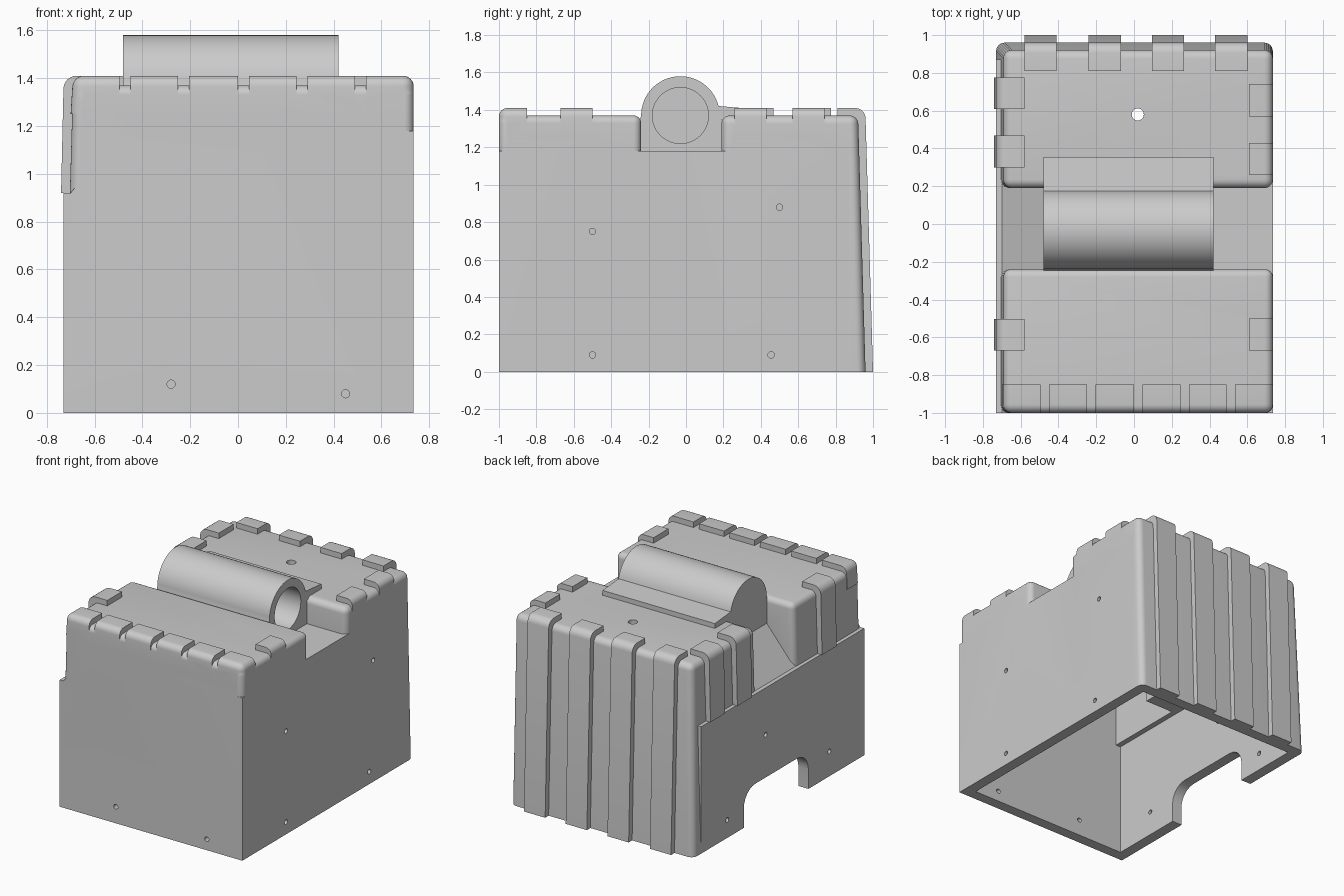
import bpy, bmesh
from math import cos, sin, radians
from mathutils import Matrix

cube = bpy.data.objects.get("Cube")
if cube:
    bpy.data.objects.remove(cube, do_unlink=True)

grey = bpy.data.materials.new("plain_grey")
grey.use_nodes = True
grey.diffuse_color = (0.6, 0.6, 0.6, 1)
grey.node_tree.nodes["Principled BSDF"].inputs["Base Color"].default_value = (0.6, 0.6, 0.6, 1)


def make(name, bm):
    bmesh.ops.recalc_face_normals(bm, faces=bm.faces)
    mesh = bpy.data.meshes.new(name)
    bm.to_mesh(mesh)
    bm.free()
    mesh.materials.append(grey)
    ob = bpy.data.objects.new(name, mesh)
    bpy.context.scene.collection.objects.link(ob)
    return ob


def prism(name, axis, pts, a, b):
    """Sweep a profile along x (points are y, z) or along y (points are x, z)."""
    bm = bmesh.new()
    place = (lambda p, t: (t, *p)) if axis == "x" else (lambda p, t: (p[0], t, p[1]))
    ends = [[bm.verts.new(place(p, t)) for p in pts] for t in (a, b)]
    for end in ends:
        bm.faces.new(end)
    for i in range(len(pts)):
        j = (i + 1) % len(pts)
        bm.faces.new((ends[0][i], ends[0][j], ends[1][j], ends[1][i]))
    return make(name, bm)


def block(name, x, y, z, lean_x=0, lean_y=0, radius=0, rounded=lambda mid, vertical: True):
    """Box whose -x and +y sides lean inward, with chosen edges rounded."""
    bm = bmesh.new()
    bmesh.ops.create_cube(bm, size=1)
    for v in bm.verts:
        i, j, k = (int(c > 0) for c in v.co)
        v.co = (x[i] + lean_x * k * (1 - i), y[j] - lean_y * k * j, z[k])
    if radius:
        edges = []
        for e in bm.edges:
            mid = (e.verts[0].co + e.verts[1].co) / 2
            vertical = abs(e.verts[0].co.z - e.verts[1].co.z) > 0.01
            if (vertical or mid.z > z[1] - 0.01) and rounded(mid, vertical):
                edges.append(e)
        bmesh.ops.bevel(bm, geom=edges, offset=radius, segments=6, profile=0.5,
                        affect="EDGES", clamp_overlap=True)
    return make(name, bm)


def rod(axis, centre, radius, depth, sides=24):
    bm = bmesh.new()
    turn = {"x": Matrix.Rotation(radians(90), 4, "Y"),
            "y": Matrix.Rotation(radians(90), 4, "X"), "z": Matrix()}[axis]
    bmesh.ops.create_cone(bm, cap_ends=True, segments=sides, radius1=radius, radius2=radius,
                          depth=depth, matrix=Matrix.Translation(centre) @ turn)
    return make("cutter", bm)


def arc(cx, cy, r, start, end, n=6):
    angles = [radians(start + (end - start) * i / n) for i in range(n + 1)]
    return [(cx + r * cos(a), cy + r * sin(a)) for a in angles]


def combine(target, tools, operation):
    bpy.context.view_layer.objects.active = target
    for tool in tools:
        mod = target.modifiers.new("boolean", "BOOLEAN")
        mod.operation, mod.object, mod.solver = operation, tool, "EXACT"
        bpy.ops.object.modifier_apply(modifier=mod.name)
        bpy.data.objects.remove(tool, do_unlink=True)


# Lower walls with the channel floor and its sloped end
shell = prism("shell", "y", [(-0.73, 0), (0.735, 0), (0.735, 1.18), (-0.48, 1.18),
                             (-0.70, 0.92), (-0.73, 0.92)], -1, 0.87)

# Raised rounded blocks in front of and behind the channel
front_block = block("front_block", (-0.73, 0.735), (-1, -0.24), (0, 1.37),
                    lean_x=0.04, radius=0.04)
back_block = block("back_block", (-0.73, 0.735), (0.19, 0.96), (0, 1.37),
                   lean_x=0.04, lean_y=0.04, radius=0.045)

# Front ribs: one rounded bar split by gaps
front_bar = block("front_bar", (-0.70, 0.735), (-1, -0.85), (1.25, 1.41), lean_x=0.01,
                  radius=0.045, rounded=lambda mid, vertical: mid.y < -0.86)
combine(front_bar, [block("cutter", (x, x + 0.045), (-1.1, -0.8), (1.2, 1.5))
                    for x in (-0.495, -0.25, 0, 0.245, 0.49)], "DIFFERENCE")

# Left side ribs, flush with the wall
left_profile = [(0.735, 1.25), *arc(0.69, 1.365, 0.045, 0, 90),
                (0.61, 1.41), (0.61, 1.33), (0.70, 1.33), (0.70, 1.25)]
left_ribs = [prism("left_rib", "y", left_profile, y, y + 0.17) for y in (-0.67, 0.26, 0.57)]
combine(shell, [front_block, back_block, front_bar, *left_ribs], "UNION")

# Hollow inside, open at the bottom
hollows = [block("cutter", (-0.65, 0.655), (-0.92, 0.88), (-0.1, 0.84)),
           block("cutter", (-0.61, 0.655), (-0.92, -0.32), (0.5, 1.29)),
           block("cutter", (-0.61, 0.655), (0.27, 0.84), (0.5, 1.29)),
           block("cutter", (-0.38, 0.655), (-0.5, 0.5), (0.6, 1.10))]

# Rounded opening at the foot of the right wall
hollows.append(prism("cutter", "x", [(-0.36, -0.1), (0.38, -0.1), *arc(0.25, 0.14, 0.13, 0, 90),
                                     *arc(-0.23, 0.14, 0.13, 90, 180)], -0.9, -0.6))

# Small drilled holes
hollows += [rod("y", (x, -1, z), 0.017, 0.3) for x, z in ((-0.28, 0.12), (0.45, 0.08))]
hollows += [rod("x", (0.73, y, z), 0.017, 0.3)
            for y, z in ((-0.5, 0.09), (0.455, 0.09), (-0.5, 0.75), (0.5, 0.88))]
hollows += [rod("x", (-0.73, y, z), 0.017, 0.3)
            for y, z in ((0.57, 0.13), (-0.6, 0.18), (0.13, 0.58))]
hollows.append(rod("z", (0.02, 0.58, 1.35), 0.032, 0.3))
combine(shell, hollows, "DIFFERENCE")

# Tube lying in the channel, with its rear flange and blind bore
tube = prism("tube", "x", [(0.19, 1.14), (0.19, 1.35), (0.355, 1.35), (0.355, 1.405),
                           *arc(-0.03, 1.37, 0.21, 14, 180, 28), (-0.26, 1.3), (-0.26, 1.14)],
             -0.48, 0.42)
combine(tube, [rod("x", (0.05, -0.03, 1.37), 0.15, 0.9, 48)], "DIFFERENCE")

# Long ribs down the back
back_profile = [(0.90, 0), (1.0, 0), *arc(0.905, 1.355, 0.055, 2, 90),
                (0.81, 1.41), (0.81, 1.33), (0.865, 1.31)]
back_ribs = [prism("back_rib", "x", back_profile, x, x + 0.17)
             for x in (-0.58, -0.24, 0.095, 0.43)]

# Short ribs down the upper right side
right_profile = [(-0.67, 0.92), (-0.74, 0.92), *arc(-0.675, 1.355, 0.055, 178, 90),
                 (-0.58, 1.41), (-0.58, 1.33), (-0.645, 1.31)]
right_ribs = [prism("right_rib", "y", right_profile, y, y + 0.168)
              for y in (-0.67, 0.30, 0.608)]

# Smooth the rounded faces and keep the hard edges
bpy.ops.object.select_all(action="DESELECT")
for ob in [shell, tube, *back_ribs, *right_ribs]:
    ob.select_set(True)
bpy.context.view_layer.objects.active = shell
bpy.ops.object.shade_smooth_by_angle(angle=radians(30))
